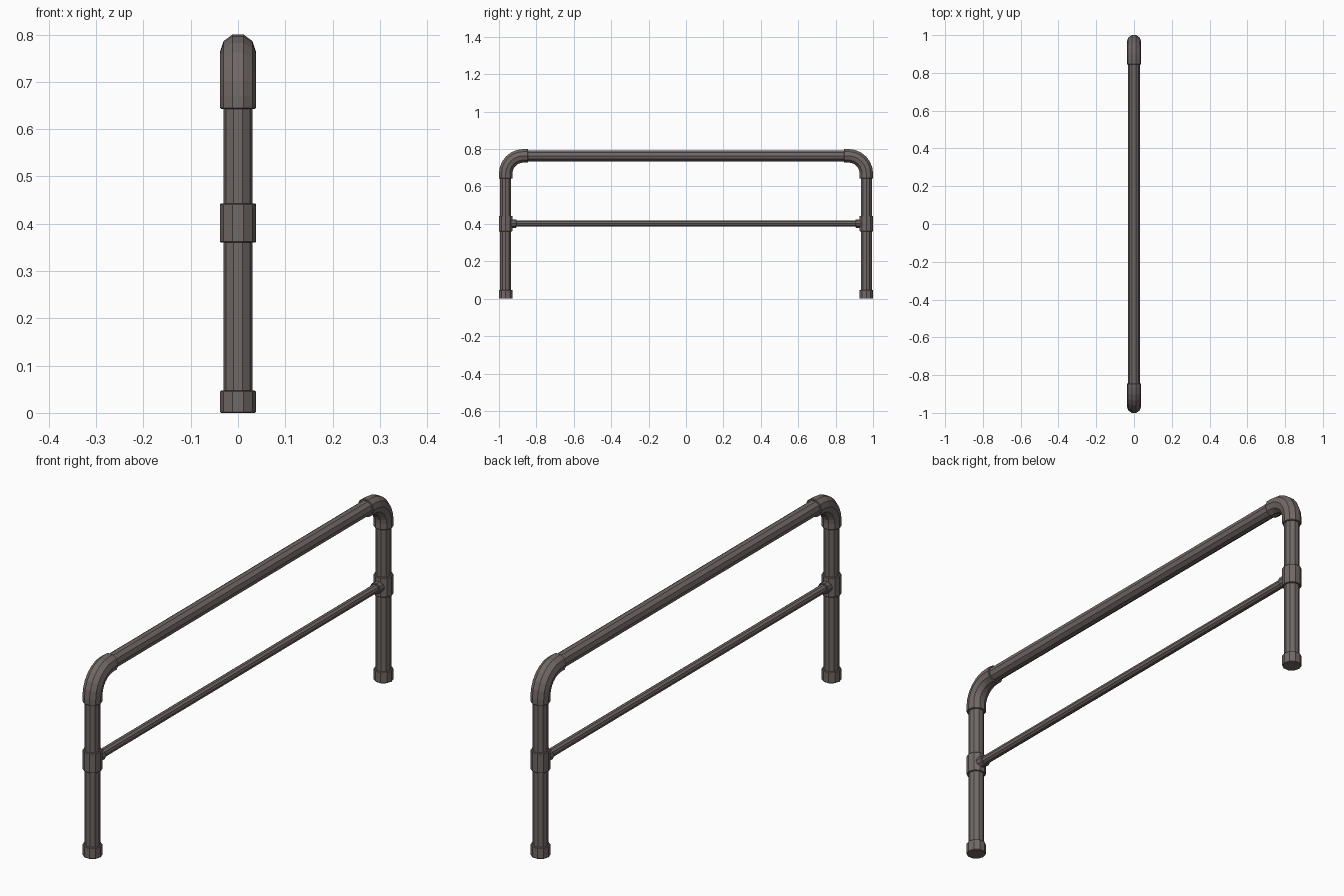
import bpy, bmesh, math
from mathutils import Vector

if "Cube" in bpy.data.objects:
    bpy.data.objects.remove(bpy.data.objects["Cube"])

SIDES = 10
POST_Y, RAIL_Z, LOW_Z = 0.964, 0.764, 0.402
R_PIPE, R_COLLAR = 0.031, 0.038

mat = bpy.data.materials.new("dark warm grey metal")
mat.diffuse_color = (0.165, 0.138, 0.133, 1)
mat.use_nodes = True
mat.node_tree.nodes["Principled BSDF"].inputs["Base Color"].default_value = mat.diffuse_color


def tube(name, stations):
    """Sweep a ten-sided ring along (y, z, tangent_angle, radius) stations in the YZ plane."""
    bm = bmesh.new()
    rings = []
    for y, z, ang, r in stations:
        n = Vector((0, -math.sin(ang), math.cos(ang)))
        ring = []
        for i in range(SIDES):
            a = 2 * math.pi * i / SIDES
            ring.append(bm.verts.new(Vector((0, y, z)) + Vector((1, 0, 0)) * r * math.cos(a)
                                     + n * r * math.sin(a)))
        rings.append(ring)
    for a, b in zip(rings, rings[1:]):
        for i in range(SIDES):
            j = (i + 1) % SIDES
            bm.faces.new((a[i], a[j], b[j], b[i]))
    bm.faces.new(rings[0])
    bm.faces.new(rings[-1])
    bmesh.ops.recalc_face_normals(bm, faces=bm.faces)
    me = bpy.data.meshes.new(name)
    bm.to_mesh(me)
    bm.free()
    me.materials.append(mat)
    ob = bpy.data.objects.new(name, me)
    bpy.context.collection.objects.link(ob)
    return ob


def straight(name, p, q, r, lip=0.0):
    """Straight pipe between (y, z) points, with optional small chamfered ends."""
    d = (Vector(q) - Vector(p)).normalized()
    ang = math.atan2(d.y, d.x)
    st = [(p[0], p[1], ang, r - lip)]
    if lip:
        a, b = Vector(p) + d * lip, Vector(q) - d * lip
        st += [(a.x, a.y, ang, r), (b.x, b.y, ang, r)]
    st.append((q[0], q[1], ang, r - lip))
    return tube(name, st)


# horizontal rails
straight("top_rail", (-0.86, RAIL_Z), (0.86, RAIL_Z), R_PIPE)
straight("lower_rail", (-0.93, LOW_Z), (0.93, LOW_Z), 0.018)

BEND, STEPS, LIP = 0.095, 6, 0.002
for s, side in ((-1, "front"), (1, "back")):
    y = s * POST_Y
    # post, foot collar and tee fitting
    straight(side + "_post", (y, 0.01), (y, 0.66), R_PIPE)
    straight(side + "_foot_collar", (y, 0), (y, 0.047), R_COLLAR, LIP)
    straight(side + "_tee_collar", (y, 0.36), (y, 0.443), R_COLLAR, LIP)
    straight(side + "_tee_socket", (y, LOW_Z), (s * 0.907, LOW_Z), 0.024, LIP)
    # elbow: short straight, quarter bend, short straight
    up = math.pi / 2
    end = math.pi if s > 0 else 0
    st = [(y, 0.643, up, R_COLLAR - LIP), (y, 0.643 + LIP, up, R_COLLAR)]
    for k in range(STEPS + 1):
        t = up * k / STEPS
        st.append((s * (POST_Y - BEND + BEND * math.cos(t)),
                   RAIL_Z - BEND + BEND * math.sin(t), up + s * t, R_COLLAR))
    st += [(s * (0.845 + LIP), RAIL_Z, end, R_COLLAR), (s * 0.845, RAIL_Z, end, R_COLLAR - LIP)]
    tube(side + "_elbow", st)
